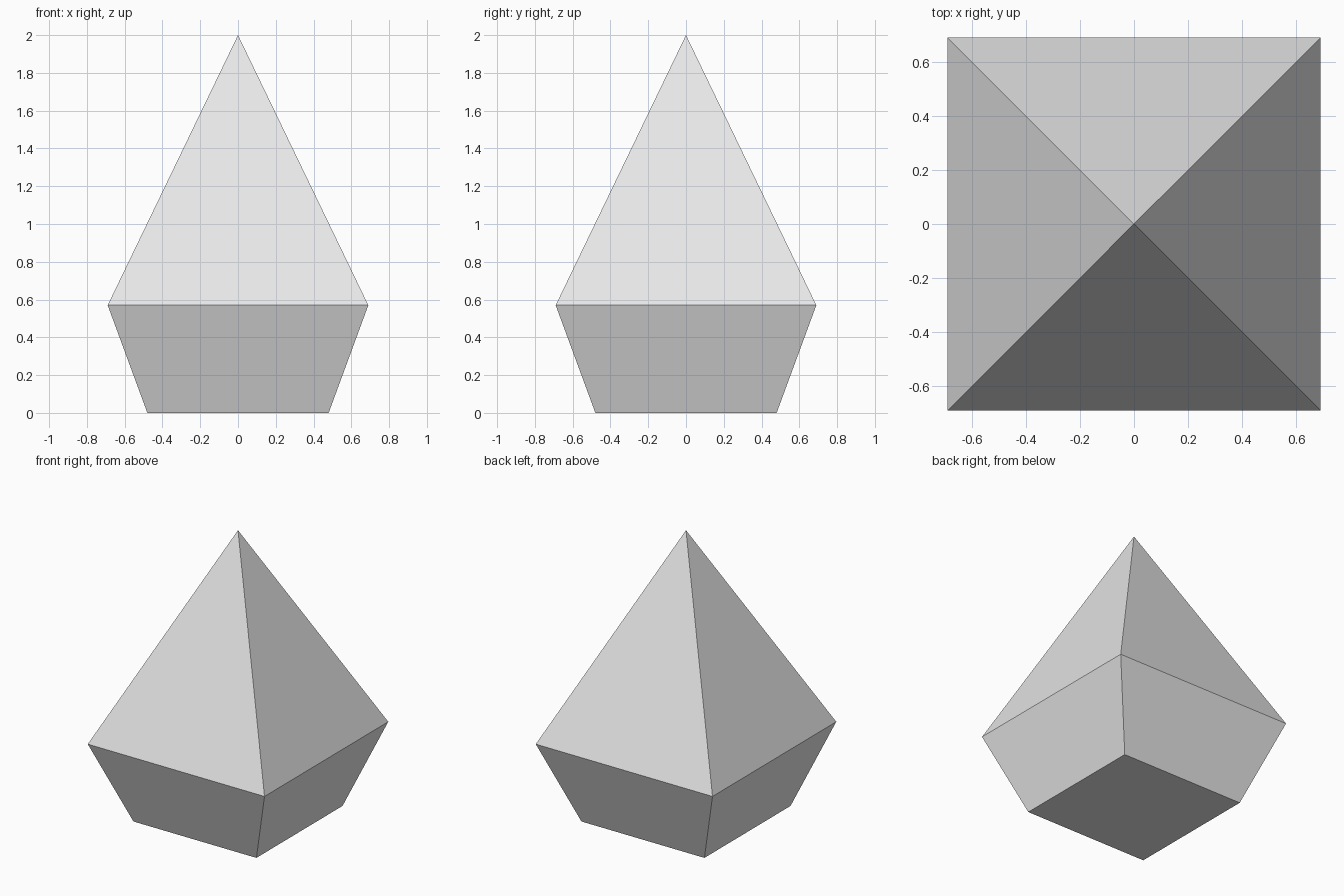
import bpy
import bmesh

default = bpy.data.objects.get("Cube")
if default:
    bpy.data.objects.remove(default, do_unlink=True)

# Single pale grey material
grey = bpy.data.materials.new("light_grey")
grey.use_nodes = True
colour = (0.8, 0.8, 0.8, 1)
grey.diffuse_color = colour
grey.node_tree.nodes["Principled BSDF"].inputs["Base Color"].default_value = colour

BASE, GIRDLE, GIRDLE_Z, TOP_Z = 0.48, 0.69, 0.57, 2.0
CORNERS = [(-1, -1), (1, -1), (1, 1), (-1, 1)]

bm = bmesh.new()


def square_ring(half, z):
    return [bm.verts.new((x * half, y * half, z)) for x, y in CORNERS]


# Flared lower body below a four-sided point
foot = square_ring(BASE, 0)
girdle = square_ring(GIRDLE, GIRDLE_Z)
apex = bm.verts.new((0, 0, TOP_Z))
bm.faces.new(foot[::-1])
for i in range(4):
    j = (i + 1) % 4
    bm.faces.new((foot[i], foot[j], girdle[j], girdle[i]))
    bm.faces.new((girdle[i], girdle[j], apex))

mesh = bpy.data.meshes.new("gem_body")
bm.to_mesh(mesh)
bm.free()
mesh.materials.append(grey)
bpy.context.collection.objects.link(bpy.data.objects.new("gem_body", mesh))
